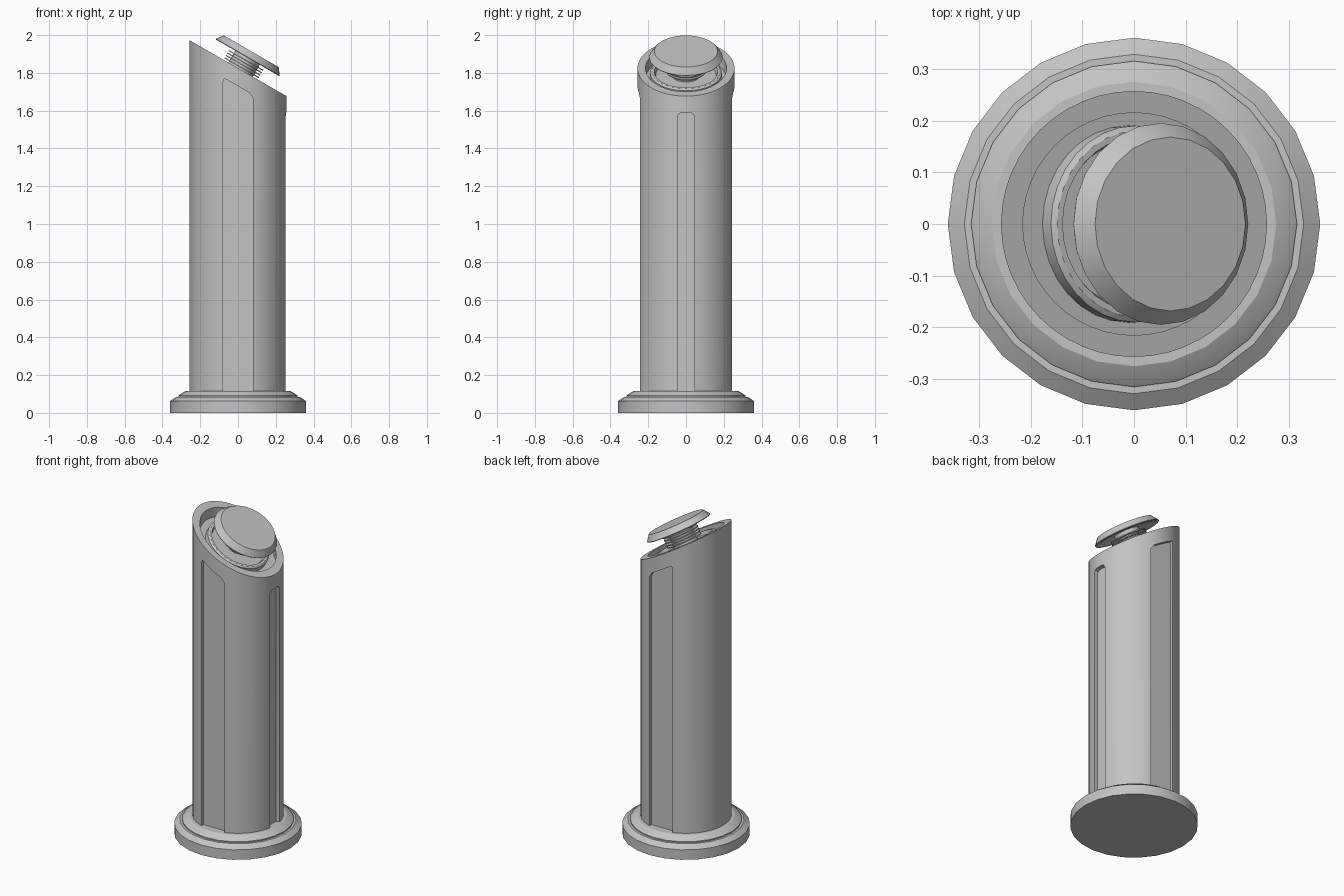
import bpy, bmesh, math
from mathutils import Matrix

if "Cube" in bpy.data.objects:
    bpy.data.objects.remove(bpy.data.objects["Cube"])

TILT = math.radians(30)
SLOPE = math.tan(TILT)

grey = bpy.data.materials.new("plain_grey")
grey.use_nodes = True
grey.diffuse_color = (0.55, 0.55, 0.55, 1)
grey.node_tree.nodes["Principled BSDF"].inputs["Base Color"].default_value = grey.diffuse_color


def make_object(name, bm, matrix=None):
    bmesh.ops.recalc_face_normals(bm, faces=bm.faces)
    mesh = bpy.data.meshes.new(name)
    bm.to_mesh(mesh)
    bm.free()
    mesh.materials.append(grey)
    obj = bpy.data.objects.new(name, mesh)
    bpy.context.collection.objects.link(obj)
    if matrix:
        mesh.transform(matrix)
    return obj


def activate(obj):
    bpy.ops.object.select_all(action="DESELECT")
    obj.select_set(True)
    bpy.context.view_layer.objects.active = obj


def smooth(obj):
    activate(obj)
    bpy.ops.object.shade_smooth_by_angle(angle=math.radians(28))


def lathe(name, profile, sides, matrix=None, slant_above=None):
    """Solid of revolution; rings above a height follow the slanted plane."""
    bm = bmesh.new()
    rings = []
    for r, z in profile:
        ring = []
        for i in range(sides):
            a = math.tau * i / sides
            x = r * math.cos(a)
            lean = slant_above is not None and z > slant_above
            ring.append(bm.verts.new((x, r * math.sin(a), z - SLOPE * x * lean)))
        rings.append(ring)
    for low, high in zip(rings, rings[1:]):
        for i in range(sides):
            j = (i + 1) % sides
            bm.faces.new((low[i], low[j], high[j], high[i]))
    bm.faces.new(rings[0][::-1])
    bm.faces.new(rings[-1])
    return make_object(name, bm, matrix)


def panel_cutter(half, floor, top, slope, turn):
    """Tall prism with clipped top corners, facing the front before turning."""
    c = 0.02
    outline = [(-half, 0.1), (half, 0.1), (half, top - slope * half - c),
               (half - c / 3, top - slope * half - c / 3),
               (half - c, top - slope * (half - c)),
               (c - half, top - slope * (c - half)),
               (c / 3 - half, top + slope * half - c / 3),
               (-half, top + slope * half - c)]
    bm = bmesh.new()
    face = bm.faces.new([bm.verts.new((u, -floor, z)) for u, z in outline])
    out = bmesh.ops.extrude_face_region(bm, geom=[face])["geom"]
    moved = [v for v in out if isinstance(v, bmesh.types.BMVert)]
    bmesh.ops.translate(bm, verts=moved, vec=(0, -0.2, 0))
    obj = make_object("panel_cutter", bm, Matrix.Rotation(turn, 4, "Z"))
    obj.hide_render = True
    return obj


# Stepped round base with a groove
base = lathe("base", [(0.36, 0), (0.36, 0.062), (0.328, 0.085), (0.315, 0.085),
                      (0.315, 0.092), (0.305, 0.1), (0.275, 0.117), (0.2, 0.117)], 24)
smooth(base)

# Column with slanted, hollowed top
column = lathe("column", [(0.257, 0.05), (0.257, 1.825), (0.215, 1.825),
                          (0.215, 1.765)], 48, slant_above=1)

# Sunken panels: wide at front and back, narrow on the left side
cutters = [panel_cutter(0.079, 0.225, 1.73, SLOPE, 0),
           panel_cutter(0.079, 0.225, 1.73, -SLOPE, math.pi),
           panel_cutter(0.045, 0.23, 1.59, 0, math.pi / 2)]
for cutter in cutters:
    activate(column)
    mod = column.modifiers.new("panel", "BOOLEAN")
    mod.operation = "DIFFERENCE"
    mod.solver = "EXACT"
    mod.object = cutter
    bpy.ops.object.modifier_apply(modifier=mod.name)
    bpy.data.objects.remove(cutter)
smooth(column)

# Tilted push button: collar, ribbed stem and cap share one axis
axis = Matrix.Translation((0.05, 0, 1.88)) @ Matrix.Rotation(TILT, 4, "Y")
collar = lathe("button_collar", [(0.19, -0.13), (0.19, -0.092), (0.18, -0.085),
                                 (0.168, -0.085), (0.16, -0.105)], 32, axis)
stem = lathe("button_stem", [(0.075, -0.12), (0.075, 0.02)], 24, axis)
cap = lathe("button_cap", [(0.14, 0.012), (0.17, 0), (0.193, 0), (0.195, 0.004),
                           (0.168, 0.04)], 24, axis)
for part in (collar, stem, cap):
    smooth(part)
for i in range(5):
    z = -0.016 - 0.015 * i
    smooth(lathe("stem_rib", [(0.105, z - 0.003), (0.105, z + 0.003)], 24, axis))
